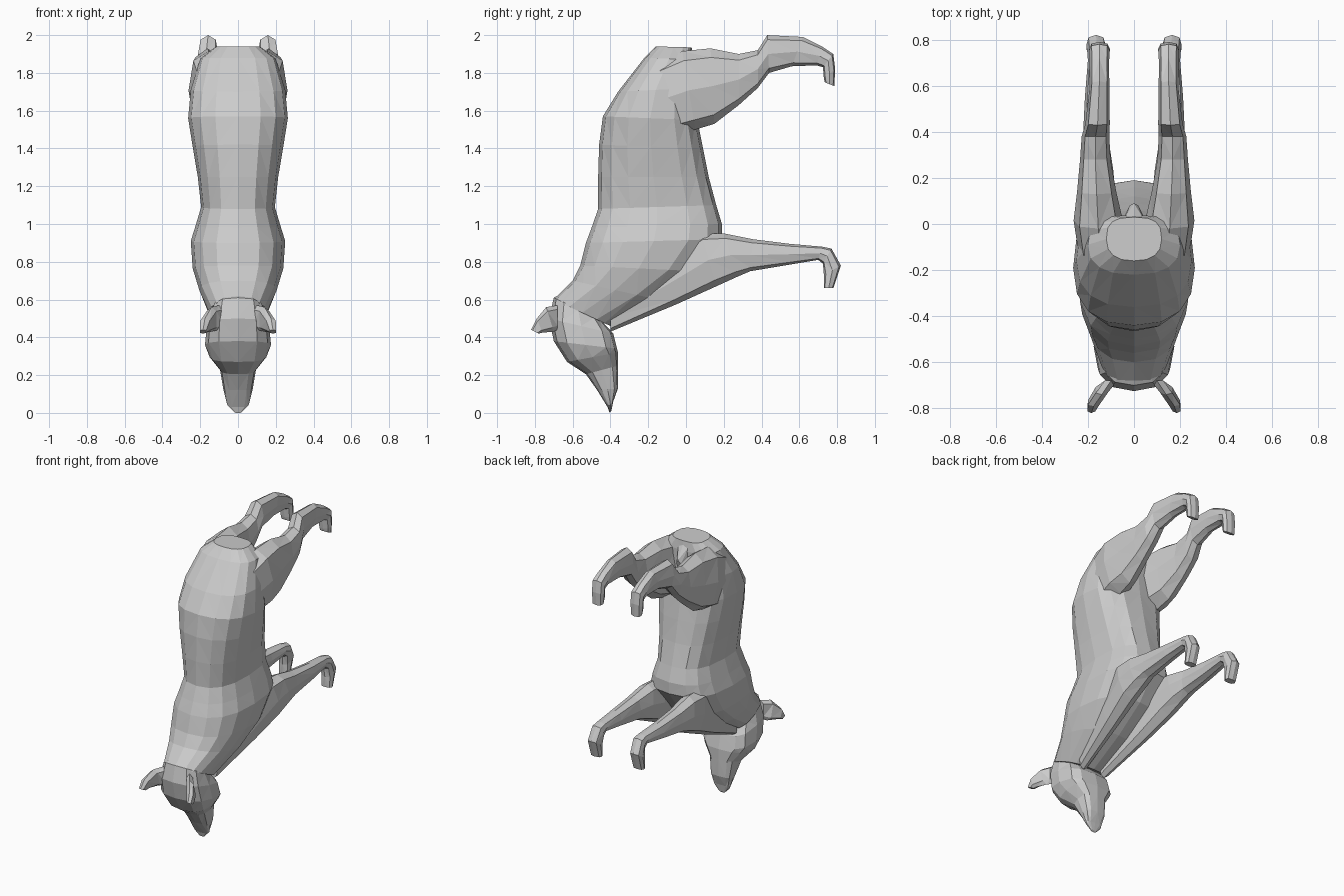
import bpy, bmesh, math
from mathutils import Vector


def spow(v, e):
    return math.copysign(abs(v) ** e, v)


def loft(name, rings, sides, power, mirror=False, power2=None):
    """Each ring: (y1, z1, y2, z2, x centre, half width) spans two side-profile points.
    power squares the first side of the section, power2 the second."""
    bm = bmesh.new()
    loops = []
    for y1, z1, y2, z2, xc, w in rings:
        a, b = Vector((xc, y1, z1)), Vector((xc, y2, z2))
        mid, half = (a + b) / 2, (a - b) / 2
        loop = []
        for i in range(sides):
            t = 2 * math.pi * i / sides
            e = power2 if power2 and math.cos(t) < 0 else power
            p = mid + half * spow(math.cos(t), e)
            p.x += w * spow(math.sin(t), e)
            loop.append(bm.verts.new(p))
        loops.append(loop)
    for l1, l2 in zip(loops, loops[1:]):
        for i in range(sides):
            j = (i + 1) % sides
            bm.faces.new((l1[i], l1[j], l2[j], l2[i]))
    bm.faces.new(loops[0])
    bm.faces.new(loops[-1])
    bmesh.ops.triangulate(bm, faces=bm.faces[:])
    bmesh.ops.recalc_face_normals(bm, faces=bm.faces[:])
    me = bpy.data.meshes.new(name)
    bm.to_mesh(me)
    bm.free()
    ob = bpy.data.objects.new(name, me)
    bpy.context.collection.objects.link(ob)
    if mirror:
        ob.modifiers.new("Mirror", 'MIRROR').use_axis[0] = True
    return ob


# torso and neck, from rump down to the nape
loft("torso", [
    (-0.16, 1.94, 0.03, 1.935, 0, 0.12),
    (-0.22, 1.88, 0.04, 1.87, 0, 0.20),
    (-0.36, 1.70, 0.04, 1.72, 0, 0.25),
    (-0.44, 1.57, 0.06, 1.55, 0, 0.264),
    (-0.46, 1.42, 0.09, 1.40, 0, 0.24),
    (-0.465, 1.25, 0.12, 1.25, 0, 0.213),
    (-0.465, 1.08, 0.16, 1.10, 0, 0.195),
    (-0.50, 0.98, 0.19, 1.00, 0, 0.225),
    (-0.53, 0.90, 0.19, 0.92, 0, 0.25),
    (-0.56, 0.78, 0.06, 0.75, 0, 0.24),
    (-0.60, 0.70, -0.15, 0.60, 0, 0.205),
    (-0.70, 0.60, -0.40, 0.46, 0, 0.15),
], 16, 0.82, power2=0.7)

# head with tapering snout
loft("head", [
    (-0.62, 0.65, -0.46, 0.52, 0, 0.10),
    (-0.70, 0.61, -0.44, 0.48, 0, 0.14),
    (-0.725, 0.50, -0.385, 0.42, 0, 0.165),
    (-0.70, 0.38, -0.365, 0.34, 0, 0.175),
    (-0.63, 0.27, -0.36, 0.32, 0, 0.15),
    (-0.53, 0.205, -0.36, 0.25, 0, 0.095),
    (-0.47, 0.12, -0.36, 0.13, 0, 0.078),
    (-0.415, 0.03, -0.385, 0.06, 0, 0.058),
    (-0.405, 0.0, -0.395, 0.01, 0, 0.02),
], 12, 0.78, power2=0.62)

# ears
loft("ears", [
    (-0.68, 0.57, -0.68, 0.44, 0.10, 0.03),
    (-0.74, 0.56, -0.70, 0.43, 0.14, 0.028),
    (-0.79, 0.50, -0.76, 0.425, 0.175, 0.027),
    (-0.82, 0.44, -0.78, 0.42, 0.185, 0.018),
], 6, 0.6, True)

# front legs, with the chest ridge running to the chin
loft("front_legs", [
    (-0.40, 0.58, -0.40, 0.43, 0.085, 0.035),
    (-0.12, 0.80, -0.05, 0.575, 0.13, 0.06),
    (0.08, 0.95, 0.16, 0.67, 0.155, 0.075),
    (0.20, 0.95, 0.27, 0.72, 0.16, 0.07),
    (0.35, 0.92, 0.34, 0.75, 0.165, 0.058),
    (0.55, 0.895, 0.55, 0.785, 0.165, 0.048),
    (0.72, 0.88, 0.70, 0.81, 0.16, 0.04),
    (0.77, 0.87, 0.725, 0.79, 0.16, 0.043),
    (0.82, 0.78, 0.73, 0.73, 0.165, 0.042),
    (0.78, 0.66, 0.73, 0.66, 0.165, 0.04),
], 8, 0.75, True)

# hind legs with broad thighs merging into the rump
loft("hind_legs", [
    (-0.30, 1.70, -0.28, 1.50, 0.11, 0.07),
    (-0.14, 1.86, -0.08, 1.47, 0.145, 0.098),
    (-0.02, 1.915, 0.05, 1.50, 0.155, 0.107),
    (0.13, 1.93, 0.15, 1.53, 0.162, 0.085),
    (0.28, 1.90, 0.28, 1.63, 0.168, 0.066),
    (0.38, 1.92, 0.38, 1.72, 0.167, 0.06),
    (0.43, 2.0, 0.44, 1.80, 0.158, 0.053),
    (0.62, 1.99, 0.56, 1.835, 0.15, 0.043),
    (0.72, 1.94, 0.69, 1.84, 0.15, 0.042),
    (0.78, 1.90, 0.725, 1.83, 0.15, 0.045),
    (0.79, 1.82, 0.73, 1.77, 0.15, 0.045),
    (0.785, 1.73, 0.735, 1.75, 0.15, 0.04),
], 8, 0.8, True)

# small tail stub lying against the rump
loft("tail", [
    (-0.02, 1.935, 0.02, 1.88, 0, 0.05),
    (0.02, 1.93, 0.04, 1.80, 0, 0.045),
    (0.09, 1.82, 0.05, 1.70, 0, 0.02),
], 6, 0.8)
